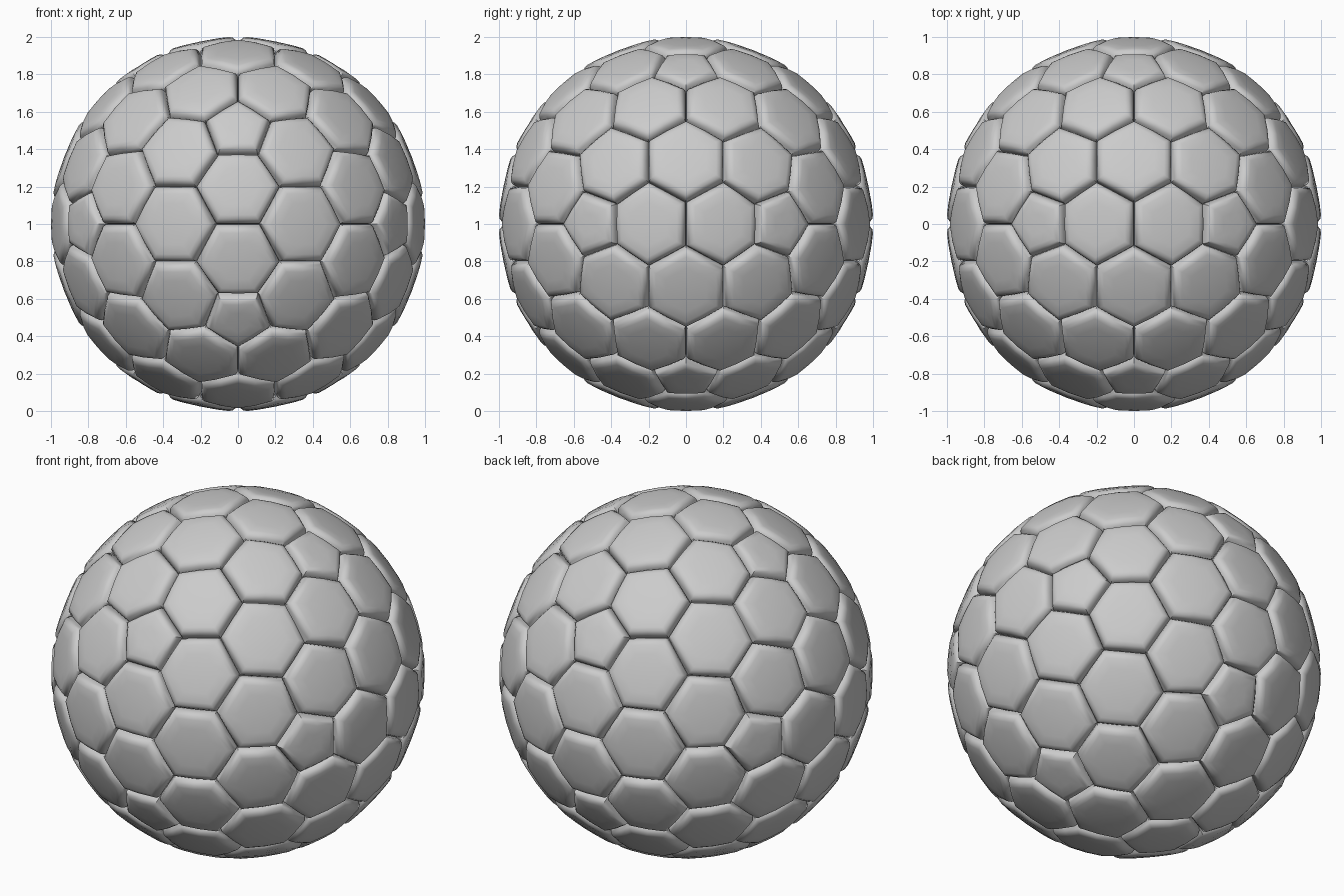
import bpy, bmesh, math
from mathutils import Vector

if "Cube" in bpy.data.objects:
    bpy.data.objects.remove(bpy.data.objects["Cube"])

# Twelve icosahedron corners (centres of the pentagon panels)
p = (1 + 5 ** 0.5) / 2
corners = []
for a in (-1, 1):
    for b in (-p, p):
        corners += [Vector((0, b, a)), Vector((b, a, 0)), Vector((a, 0, b))]

# Panel centres: every icosahedron face split in three along each edge
centres = []


def add_centre(v):
    v = v.normalized()
    if all((v - c).length > 0.05 for c in centres):
        centres.append(v)


def near(a, b):
    return abs((a - b).length - 2) < 0.01


n = len(corners)
for i in range(n):
    add_centre(corners[i])
    for j in range(i + 1, n):
        if not near(corners[i], corners[j]):
            continue
        add_centre(corners[i] * 2 + corners[j])
        add_centre(corners[i] + corners[j] * 2)
        for k in range(j + 1, n):
            if near(corners[i], corners[k]) and near(corners[j], corners[k]):
                add_centre(corners[i] + corners[j] + corners[k])

# Geodesic cage: its triangles give the panel corners
cage = bmesh.new()
for c in centres:
    cage.verts.new(c)
bmesh.ops.convex_hull(cage, input=cage.verts[:])
bmesh.ops.triangulate(cage, faces=cage.faces[:])

# Panel cross-section: (inset from the seam, radius)
profile = [(0, 0.94), (0.004, 0.963), (0.013, 0.984), (0.028, 0.996),
           (0.048, 1.0), (0.10, 0.998)]
crown = 0.9955
scale = 1.001

ball = bmesh.new()
for v in cage.verts:
    c = v.co.normalized()
    side = c.orthogonal().normalized()
    up = c.cross(side)
    pts = [f.calc_center_median().normalized() for f in v.link_faces]
    pts.sort(key=lambda d: math.atan2(d.dot(up), d.dot(side)))
    # outline with one extra point in the middle of each edge
    outline = []
    for a, b in zip(pts, pts[1:] + pts[:1]):
        outline += [a, (a + b) / 2]
    apothem = sum((m - c).length for m in outline[1::2]) / len(pts)
    rings = []
    for inset, r in profile:
        t = inset / apothem
        rings.append([ball.verts.new(d.lerp(c, t).normalized() * r * scale)
                      for d in outline])
    m = len(outline)
    for lo, hi in zip(rings, rings[1:]):
        for i in range(m):
            j = (i + 1) % m
            ball.faces.new((lo[i], lo[j], hi[j], hi[i]))
    top = ball.verts.new(c * crown * scale)
    for i in range(m):
        ball.faces.new((rings[-1][i], rings[-1][(i + 1) % m], top))
cage.free()

# Join neighbouring panels along the seams
bmesh.ops.remove_doubles(ball, verts=ball.verts[:], dist=0.0005)
bmesh.ops.recalc_face_normals(ball, faces=ball.faces[:])
mesh = bpy.data.meshes.new("panelled_ball")
ball.to_mesh(mesh)
ball.free()
obj = bpy.data.objects.new("panelled_ball", mesh)
bpy.context.collection.objects.link(obj)
obj.location.z = 1
bpy.context.view_layer.objects.active = obj
obj.select_set(True)
bpy.ops.object.shade_smooth_by_angle(angle=math.radians(45))
